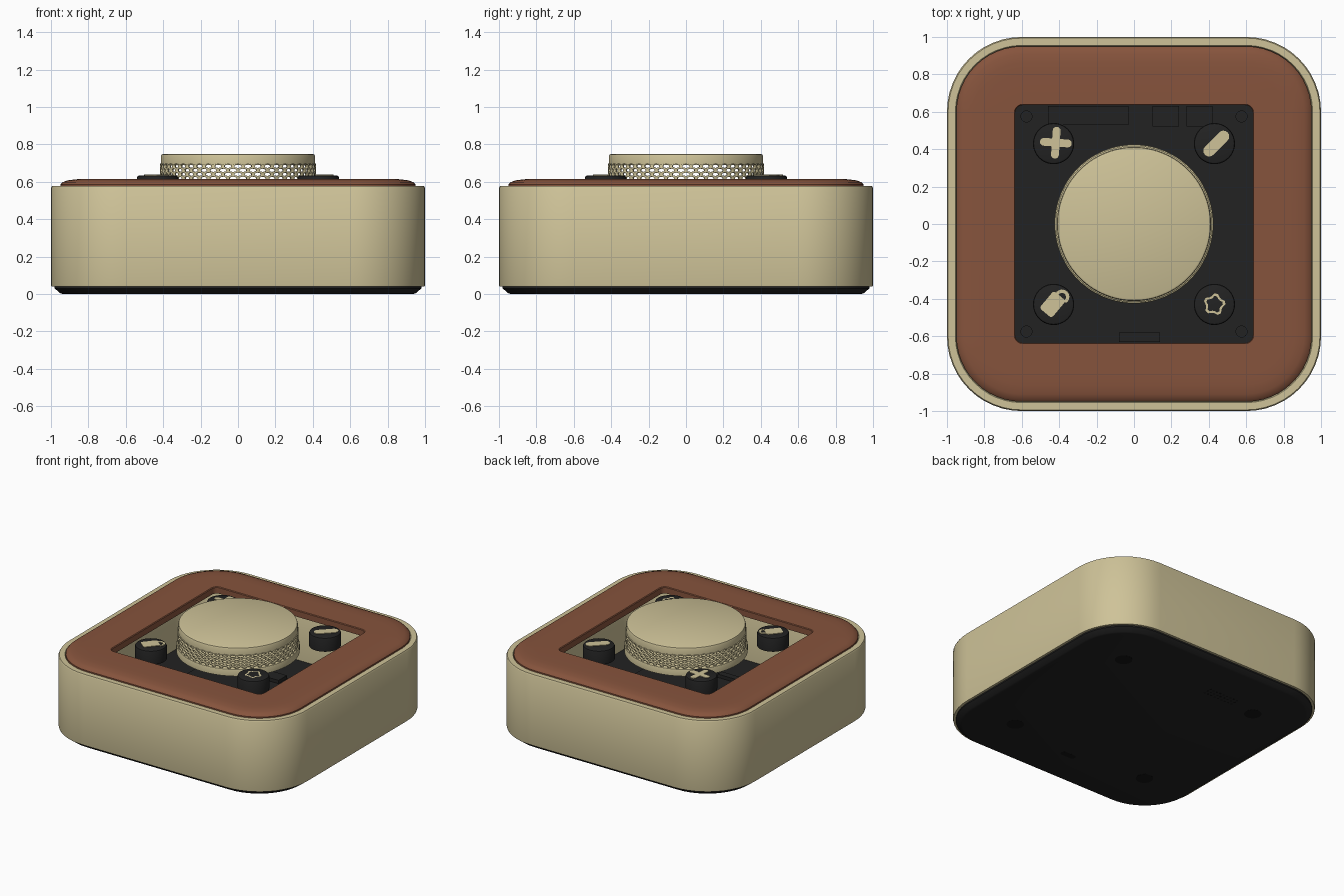
import bpy, bmesh, math
from math import sin, cos, pi

if "Cube" in bpy.data.objects:
    bpy.data.objects.remove(bpy.data.objects["Cube"])


def material(name, rgb):
    m = bpy.data.materials.new(name)
    m.diffuse_color = (*rgb, 1)
    m.use_nodes = True
    m.node_tree.nodes["Principled BSDF"].inputs["Base Color"].default_value = m.diffuse_color
    return m


TAN = material("warm_tan", (0.62, 0.545, 0.315))
BROWN = material("brown_leather", (0.24, 0.088, 0.046))
BLACK = material("soft_black", (0.0165, 0.0165, 0.0165))
DARK = material("deep_black", (0.007, 0.007, 0.007))


def finish(name, bm, mat, smooth=True):
    bmesh.ops.remove_doubles(bm, verts=bm.verts, dist=1e-5)
    bmesh.ops.recalc_face_normals(bm, faces=bm.faces)
    me = bpy.data.meshes.new(name)
    bm.to_mesh(me)
    bm.free()
    me.materials.append(mat)
    ob = bpy.data.objects.new(name, me)
    bpy.context.collection.objects.link(ob)
    if smooth:
        bpy.ops.object.select_all(action='DESELECT')
        ob.select_set(True)
        bpy.context.view_layer.objects.active = ob
        bpy.ops.object.shade_smooth_by_angle(angle=math.radians(32))
    return ob


def outline(half, r, n):
    """Rounded square; a circle when half equals r."""
    c = half - r
    pts = []
    for q in range(4):
        cx, cy = ((c, c), (-c, c), (-c, -c), (c, -c))[q]
        for i in range(n + 1):
            a = (q + i / n) * pi / 2
            pts.append((cx + r * cos(a), cy + r * sin(a)))
    return pts


def loft(name, rings, mat, x=0, y=0, n=12, closed=False):
    """Stack rounded-square rings (half, radius, z); capped or closed as a frame."""
    bm = bmesh.new()
    loops = [[bm.verts.new((x + px, y + py, z)) for px, py in outline(h, r, n)]
             for h, r, z in rings]
    pairs = list(zip(loops, loops[1:]))
    if closed:
        pairs.append((loops[-1], loops[0]))
    else:
        bm.faces.new(loops[0][::-1])
        bm.faces.new(loops[-1])
    m = len(loops[0])
    for a, b in pairs:
        for i in range(m):
            j = (i + 1) % m
            bm.faces.new((a[i], a[j], b[j], b[i]))
    return finish(name, bm, mat)


def disc(name, r, z0, z1, mat, x=0, y=0, n=6, bevel=0.0):
    rings = [(r, r, z0), (r, r, z1 - bevel)]
    if bevel:
        rings += [(r - bevel * 0.3, r - bevel * 0.3, z1 - bevel * 0.3),
                  (r - bevel, r - bevel, z1)]
    else:
        rings[1] = (r, r, z1)
    return loft(name, rings, mat, x, y, n)


def plate(name, pts, x, y, z0, z1, mat):
    bm = bmesh.new()
    f = bm.faces.new([bm.verts.new((x + a, y + b, z0)) for a, b in pts])
    top = bmesh.ops.extrude_face_region(bm, geom=[f])["geom"]
    bmesh.ops.translate(bm, vec=(0, 0, z1 - z0),
                        verts=[v for v in top if isinstance(v, bmesh.types.BMVert)])
    return finish(name, bm, mat, False)


def box(name, x0, x1, y0, y1, z0, z1, mat):
    return plate(name, [(x0, y0), (x1, y0), (x1, y1), (x0, y1)], 0, 0, z0, z1, mat)


def pill(length, width, deg, r=None):
    """Rounded bar outline, turned by deg."""
    r = r or width / 2 - 0.0005
    a0, pts = math.radians(deg), []
    for q in range(4):
        cx = (length / 2 - r) * (1, -1, -1, 1)[q]
        cy = (width / 2 - r) * (1, 1, -1, -1)[q]
        for i in range(5):
            a = (q + i / 4) * pi / 2
            px, py = cx + r * cos(a), cy + r * sin(a)
            pts.append((px * cos(a0) - py * sin(a0), px * sin(a0) + py * cos(a0)))
    return pts


# Casing: hollow tan wall, leather top frame, black base
loft("casing_wall", [(0.998, 0.398, 0.04), (1, 0.4, 0.05), (1, 0.4, 0.568), (0.994, 0.394, 0.578),
                     (0.955, 0.355, 0.578), (0.95, 0.35, 0.57), (0.95, 0.35, 0.04)],
     TAN, closed=True)
loft("leather_frame", [(0.95, 0.35, 0.565), (0.95, 0.35, 0.585), (0.938, 0.338, 0.598),
                       (0.91, 0.31, 0.608), (0.86, 0.26, 0.614), (0.80, 0.2, 0.615),
                       (0.64, 0.045, 0.615), (0.635, 0.04, 0.61), (0.635, 0.04, 0.565)],
     BROWN, closed=True)
loft("base_plate", [(0.935, 0.335, 0), (0.95, 0.35, 0.004), (0.98, 0.38, 0.03),
                    (0.98, 0.38, 0.042), (0.949, 0.349, 0.042), (0.949, 0.349, 0.06)], BLACK)

# Inner board with screw posts and connectors
loft("inner_board", [(0.64, 0.04, 0.055), (0.64, 0.04, 0.075)], BLACK)
for sx in (-1, 1):
    for sy in (-1, 1):
        disc("screw_post", 0.032, 0.07, 0.085, BLACK, sx * 0.575, sy * 0.575)
        disc("foot", 0.06, -0.0, 0.01, DARK, sx * 0.58, sy * 0.58).location.z = -0.0005
for x0, x1, y0, y1 in ((-0.46, -0.03, 0.53, 0.63), (0.10, 0.24, 0.52, 0.63),
                       (0.28, 0.42, 0.52, 0.63), (-0.08, 0.14, -0.63, -0.58)):
    box("connector", x0, x1, y0, y1, 0.07, 0.10, BLACK)

# Underside speaker holes and port
for i in range(9):
    for j in range(3):
        disc("speaker_hole", 0.008, -0.0005, 0.003, DARK, -0.26 + (i - 4) * 0.03,
             0.62 + (j - 1) * 0.03, n=2)
plate("port", pill(0.12, 0.045, 0), 0.03, -0.67, -0.0005, 0.003, DARK)

# Dial: base ring, perforated band, cap
disc("dial_base", 0.425, 0.54, 0.592, TAN, n=20, bevel=0.008)
disc("dial_cap", 0.412, 0.69, 0.75, TAN, n=20, bevel=0.014)
COLS, ROWS, R = 48, 5, 0.418
bm = bmesh.new()
step = 2 * pi / COLS
hexagon = [(0, 0.0143), (-0.5, 0.0072), (-0.5, -0.0072), (0, -0.0143), (0.5, -0.0072), (0.5, 0.0072)]
for row in range(ROWS):
    zc = 0.597 + row * 0.0215
    for col in range(COLS):
        ac = (col + 0.5 * (row % 2)) * step

        def ring(s):
            return [bm.verts.new((R * cos(ac + u * s * step), R * sin(ac + u * s * step), zc + v * s))
                    for u, v in hexagon]
        outer, inner = ring(1), ring(0.66)
        for i in range(6):
            j = (i + 1) % 6
            bm.faces.new((outer[i], outer[j], inner[j], inner[i]))
band = finish("dial_perforated_band", bm, TAN)
sol = band.modifiers.new("thickness", 'SOLIDIFY')
sol.thickness = 0.014
sol.offset = -1

# Corner buttons
B, ZT = 0.43, 0.634
for sx in (-1, 1):
    for sy in (-1, 1):
        disc("button", 0.11, 0.53, ZT, BLACK, sx * B, sy * B, n=10, bevel=0.012)

# Button symbols: four-blade fan, bar, tag with hook, jagged ring
for k in range(4):
    a = math.radians(90 * k - 4)
    plate("fan_blade", pill(0.09, 0.042, 90 * k - 4), -B + 0.012 + 0.04 * cos(a),
          B + 0.005 + 0.04 * sin(a), ZT - 0.002, ZT + 0.004 + 0.0003 * k, TAN)
plate("bar_symbol", pill(0.17, 0.062, 45), B + 0.01, B, ZT - 0.002, ZT + 0.004, TAN)
plate("tag_symbol", pill(0.12, 0.085, 50, 0.015), -B - 0.005, -B + 0.0, ZT - 0.002, ZT + 0.004, TAN)
for k in range(5):
    a = math.radians(150 - 45 * k)
    plate("tag_hook", pill(0.032, 0.018, 60 - 45 * k), -B + 0.045 + 0.03 * cos(a),
          -B + 0.04 + 0.03 * sin(a), ZT - 0.002, ZT + 0.004 + 0.0002 * k, TAN)
bm = bmesh.new()
N = 20
rings = [[bm.verts.new((B + rr * cos(2 * pi * i / N), -B + rr * sin(2 * pi * i / N), ZT + 0.003))
          for i in range(N) for rr in [r0 + (d if i % 4 < 2 else 0)]]
         for r0, d in ((0.047, 0.012), (0.035, 0.01))]
for i in range(N):
    j = (i + 1) % N
    bm.faces.new((rings[0][i], rings[0][j], rings[1][j], rings[1][i]))
finish("jagged_ring_symbol", bm, TAN, False)
